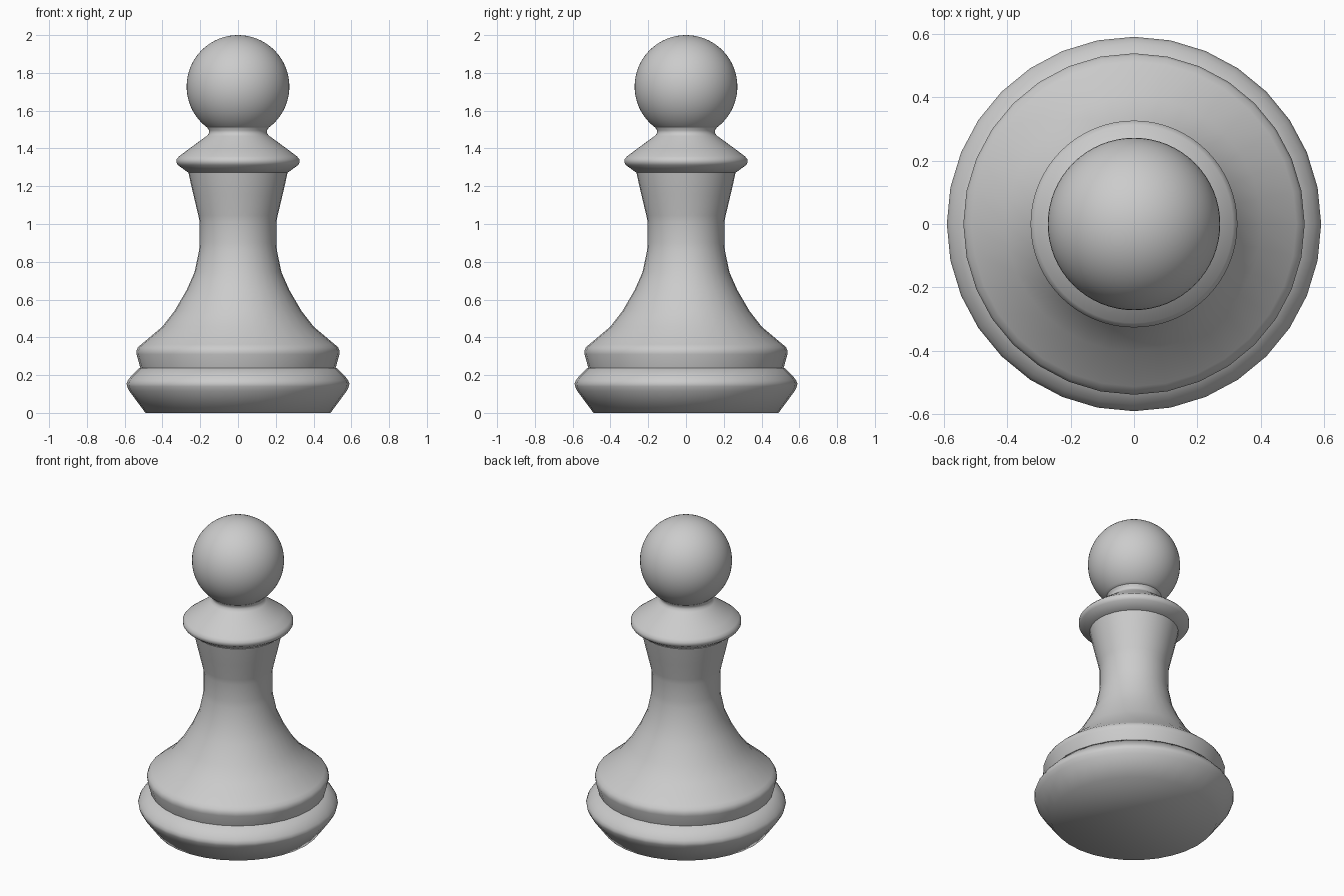
import bpy, bmesh, math

if "Cube" in bpy.data.objects:
    bpy.data.objects.remove(bpy.data.objects["Cube"])


def lathe(name, profile, sides, sharp_angle=60):
    """Spin an (radius, height) profile around z and close both ends."""
    bm = bmesh.new()
    rings = []
    for r, z in profile:
        if r == 0:
            rings.append([bm.verts.new((0, 0, z))])
        else:
            rings.append([bm.verts.new((r * math.cos(2 * math.pi * i / sides),
                                        r * math.sin(2 * math.pi * i / sides), z))
                          for i in range(sides)])
    for a, b in zip(rings, rings[1:]):
        for i in range(sides):
            j = (i + 1) % sides
            if len(b) == 1:
                bm.faces.new((a[i], a[j], b[0]))
            else:
                bm.faces.new((a[i], a[j], b[j], b[i]))
    bm.faces.new(rings[0][::-1])
    if len(rings[-1]) > 1:
        bm.faces.new(rings[-1])
    mesh = bpy.data.meshes.new(name)
    bm.to_mesh(mesh)
    bm.free()
    obj = bpy.data.objects.new(name, mesh)
    bpy.context.collection.objects.link(obj)
    bpy.ops.object.select_all(action='DESELECT')
    obj.select_set(True)
    bpy.context.view_layer.objects.active = obj
    bpy.ops.object.shade_smooth_by_angle(angle=math.radians(sharp_angle))
    return obj


# Foot ring with a rounded widest edge
lathe("base", [(0.49, 0), (0.575, 0.115), (0.587, 0.14), (0.59, 0.155),
               (0.583, 0.172), (0.57, 0.19), (0.522, 0.238)], 32)

# Flared body tapering to the waist, then widening under the collar
lathe("body", [(0.517, 0.238), (0.537, 0.31), (0.538, 0.328), (0.53, 0.347),
               (0.512, 0.363), (0.402, 0.455), (0.336, 0.54), (0.272, 0.65),
               (0.23, 0.745), (0.206, 0.86), (0.203, 0.9), (0.203, 1.01),
               (0.21, 1.045), (0.235, 1.15), (0.25, 1.215), (0.263, 1.275)], 32)

# Collar with sloping top and a narrow neck
lathe("collar", [(0.263, 1.272), (0.318, 1.312), (0.326, 1.325), (0.326, 1.342),
                 (0.312, 1.358), (0.27, 1.39), (0.166, 1.466), (0.153, 1.48),
                 (0.153, 1.495), (0.165, 1.515)], 64)

# Ball head, starting just inside the neck
R, CZ, N = 0.272, 1.728, 28
head = []
for k in range(N + 1):
    t = math.radians(-55 + 145 * k / N)
    head.append((0 if k == N else R * math.cos(t), CZ + R * math.sin(t)))
lathe("head", head, 64)
